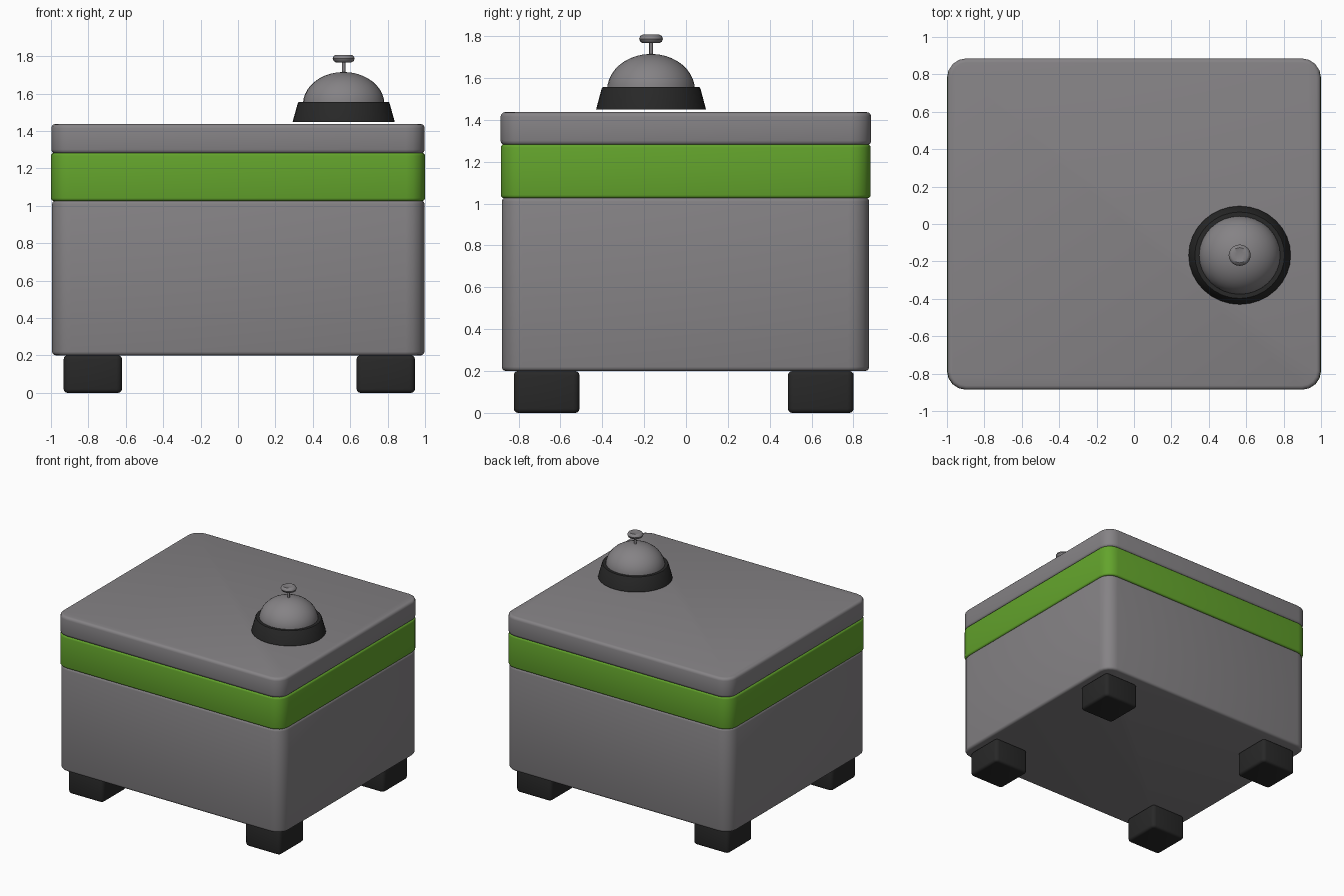
import bpy, bmesh, math

if "Cube" in bpy.data.objects:
    bpy.data.objects.remove(bpy.data.objects["Cube"])


def material(name, rgb):
    m = bpy.data.materials.new(name)
    m.diffuse_color = (*rgb, 1)
    m.use_nodes = True
    m.node_tree.nodes["Principled BSDF"].inputs["Base Color"].default_value = m.diffuse_color
    return m


GREY = material("warm grey", (0.235, 0.225, 0.235))
GREEN = material("green", (0.125, 0.37, 0.025))
BLACK = material("near black", (0.021, 0.021, 0.021))


def loft(name, rings, mat, angle=40):
    """Skin a stack of equal-length point rings and cap both ends."""
    bm = bmesh.new()
    loops = [[bm.verts.new(p) for p in ring] for ring in rings]
    for a, b in zip(loops, loops[1:]):
        n = len(a)
        for i in range(n):
            j = (i + 1) % n
            bm.faces.new((a[i], a[j], b[j], b[i]))
    bm.faces.new(loops[0][::-1])
    bm.faces.new(loops[-1])
    bmesh.ops.recalc_face_normals(bm, faces=bm.faces)
    me = bpy.data.meshes.new(name)
    bm.to_mesh(me)
    bm.free()
    me.materials.append(mat)
    ob = bpy.data.objects.new(name, me)
    bpy.context.collection.objects.link(ob)
    bpy.ops.object.select_all(action='DESELECT')
    ob.select_set(True)
    bpy.context.view_layer.objects.active = ob
    bpy.ops.object.shade_smooth_by_angle(angle=math.radians(angle))
    return ob


def rounded_box(name, x0, x1, y0, y1, z0, z1, r, e, mat, seg=4):
    """Box with upright corners of radius r and top/bottom edges rounded by e."""
    def ring(inset, z):
        pts = []
        for k, (cx, cy) in enumerate([(x1 - r, y1 - r), (x0 + r, y1 - r),
                                      (x0 + r, y0 + r), (x1 - r, y0 + r)]):
            for s in range(seg + 1):
                a = math.pi / 2 * (k + s / seg)
                pts.append((cx + (r - inset) * math.cos(a),
                            cy + (r - inset) * math.sin(a), z))
        return pts
    steps = [math.pi / 2 * s / 3 for s in range(4)]
    low = [ring(e * (1 - math.sin(t)), z0 + e * (1 - math.cos(t))) for t in steps]
    high = [ring(e * (1 - math.sin(t)), z1 - e * (1 - math.cos(t))) for t in steps]
    return loft(name, low + high[::-1], mat)


BELL = (0.565, -0.167)


def turned(name, profile, mat, n=32, squash=0.963):
    """Turn a (radius, height) profile around the bell axis, slightly oval."""
    rings = [[(BELL[0] + r * math.cos(2 * math.pi * i / n),
               BELL[1] + squash * r * math.sin(2 * math.pi * i / n), z)
              for i in range(n)] for r, z in profile]
    return loft(name, rings, mat)


# box: body, coloured band and lid
rounded_box("body", -0.994, 0.997, -0.88, 0.875, 0.2, 1.03, 0.1, 0.02, GREY)
rounded_box("band", -1, 1, -0.885, 0.882, 1.026, 1.283, 0.1, 0.015, GREEN)
rounded_box("lid", -0.998, 0.998, -0.886, 0.885, 1.279, 1.437, 0.1, 0.022, GREY)

# four feet
for side, fx in (("left", -0.776), ("right", 0.79)):
    for end, fy in (("front", -0.666), ("back", 0.644)):
        rounded_box(f"{end}_{side}_foot", fx - 0.156, fx + 0.156,
                    fy - 0.157, fy + 0.157, 0, 0.2, 0.03, 0.02, BLACK, 3)

# counter bell
turned("bell_base", [(0.273, 1.449), (0.245, 1.55), (0.24, 1.556), (0.2, 1.556)], BLACK)
dome = [(0.218 * math.cos(t), 1.542 + 0.173 * math.sin(t))
        for t in (math.pi / 2 * i / 10 * 0.985 for i in range(11))]
turned("bell_dome", dome, GREY)
turned("bell_stem", [(0.009, 1.70), (0.009, 1.78)], GREY, 12)
turned("bell_button", [(0.02, 1.771), (0.042, 1.767), (0.053, 1.773), (0.059, 1.787),
                       (0.053, 1.801), (0.042, 1.807), (0.02, 1.803)], GREY, 24)
